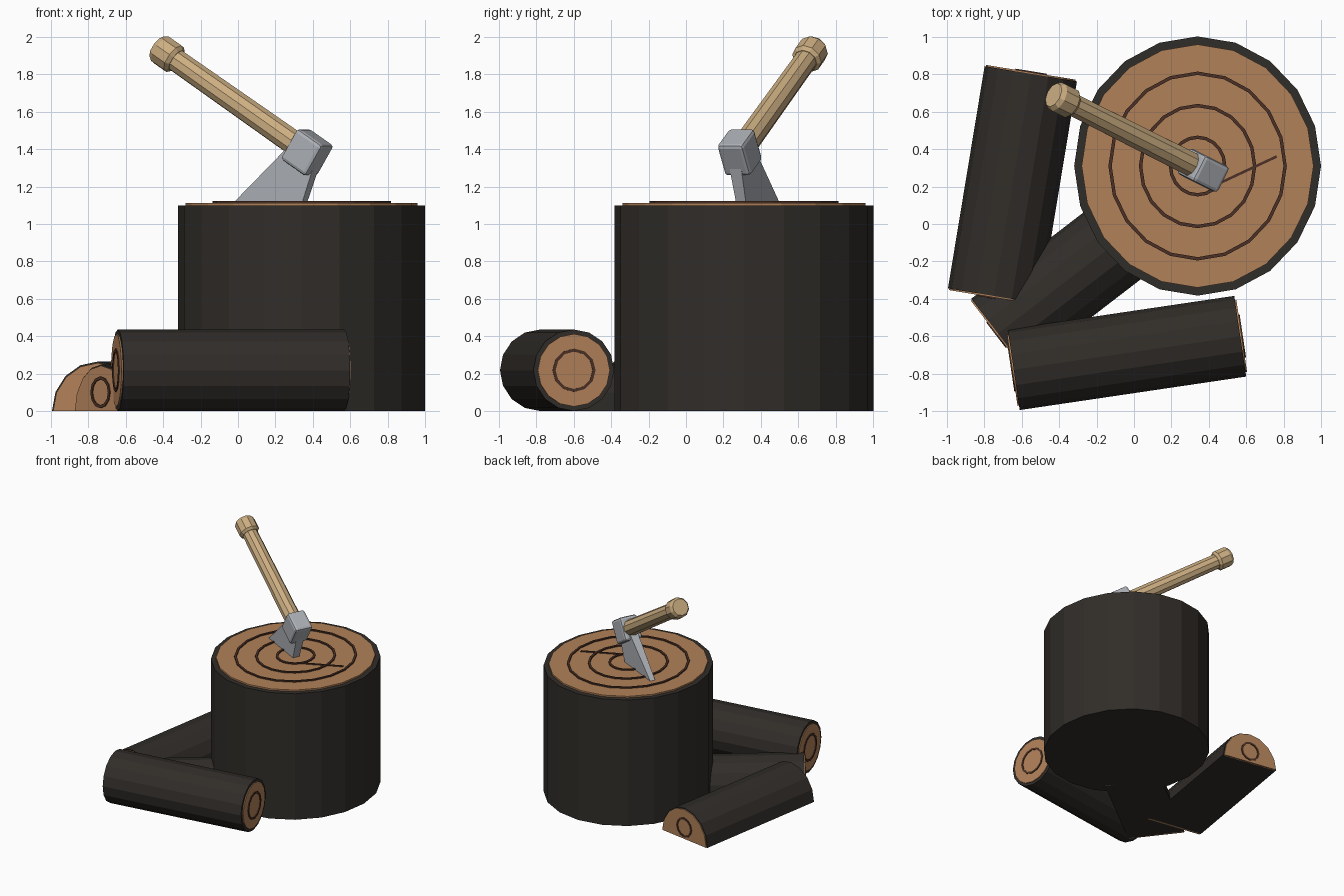
import bpy, bmesh
from math import cos, sin, pi, atan2
from mathutils import Matrix, Vector

if "Cube" in bpy.data.objects:
    bpy.data.objects.remove(bpy.data.objects["Cube"])


def material(name, rgb):
    m = bpy.data.materials.new(name)
    m.diffuse_color = (*rgb, 1)
    m.use_nodes = True
    m.node_tree.nodes["Principled BSDF"].inputs["Base Color"].default_value = m.diffuse_color
    return m


BARK = material("bark", (0.03, 0.026, 0.022))
WOOD = material("cut_wood", (0.44, 0.22, 0.10))
GRAIN = material("grain", (0.07, 0.03, 0.018))
ASH = material("handle_wood", (0.60, 0.42, 0.22))
STEEL = material("steel", (0.42, 0.44, 0.47))


def frame(origin, x, y, z):
    m = Matrix((x, y, z)).transposed().to_4x4()
    m.translation = origin
    return m


def finish(name, bm, mat, matrix):
    bmesh.ops.transform(bm, matrix=matrix, verts=bm.verts)
    bmesh.ops.recalc_face_normals(bm, faces=bm.faces)
    me = bpy.data.meshes.new(name)
    bm.to_mesh(me)
    bm.free()
    me.materials.append(mat)
    ob = bpy.data.objects.new(name, me)
    bpy.context.collection.objects.link(ob)
    return ob


def loft(name, sections, mat, matrix):
    """Skin between matching closed loops [(points, z), ...] with end caps."""
    bm = bmesh.new()
    loops = [[bm.verts.new((x, y, z)) for x, y in pts] for pts, z in sections]
    n = len(loops[0])
    for a, b in zip(loops, loops[1:]):
        for i in range(n):
            j = (i + 1) % n
            bm.faces.new((a[i], a[j], b[j], b[i]))
    bm.faces.new(loops[0][::-1])
    bm.faces.new(loops[-1])
    return finish(name, bm, mat, matrix)


def arc(rx, ry, n, sweep=2 * pi, cy=0.0):
    count = n if sweep > 6 else n + 1
    return [(rx * cos(sweep * i / n), cy + ry * sin(sweep * i / n)) for i in range(count)]


def ring(name, rx, ry, n, matrix, cy=0.0, w=0.009, h=0.009):
    """Flat raised growth ring with a square section."""
    bm = bmesh.new()
    loops = []
    for dr, z in ((-w, -h), (w, -h), (w, h), (-w, h)):
        loops.append([bm.verts.new((x, y, z)) for x, y in arc(rx + dr, ry + dr, n, cy=cy)])
    for k in range(4):
        a, b = loops[k], loops[(k + 1) % 4]
        for i in range(n):
            j = (i + 1) % n
            bm.faces.new((a[i], a[j], b[j], b[i]))
    return finish(name, bm, GRAIN, matrix)


# Chopping stump with wooden top and growth rings
S = Vector((0.34, 0.31, 0))
at = lambda z: Matrix.Translation(S + Vector((0, 0, z)))
outer, inner = arc(0.66, 0.693, 20), arc(0.62, 0.65, 20)
loft("stump_bark", [(outer, 0), (outer, 1.10)], BARK, at(0))
loft("stump_top", [(inner, 1.08), (inner, 1.113)], WOOD, at(0))
for i, r in enumerate((0.145, 0.305, 0.468)):
    ring(f"stump_ring_{i + 1}", r, r * 1.06, 20, at(1.114))

# Crack in the stump top
a, b = Vector((0.44, 0.21, 1.113)), Vector((0.763, 0.361, 1.113))
d = b - a
L, w = d.length, 0.007
loft("stump_crack", [([(0, -w), (L, -w), (L, w), (0, w)], z) for z in (-0.008, 0.008)],
     GRAIN, Matrix.Translation(a) @ Matrix.Rotation(atan2(d.y, d.x), 4, 'Z'))


# Firewood: one whole log and two split halves
def log(name, p0, p1, rx, ry, z, half):
    p0, p1 = Vector((*p0, z)), Vector((*p1, z))
    axis = (p1 - p0).normalized()
    up = Vector((0, 0, 1))
    m = frame(p0, up.cross(axis), up, axis)
    length = (p1 - p0).length
    n, sweep = (8, pi) if half else (16, 2 * pi)
    k = 0.97 if half else 0.89
    bark, cut = arc(rx, ry, n, sweep), arc(rx * k, ry * k, n, sweep)
    loft(name + "_bark", [(bark, 0), (bark, length)], BARK, m)
    rr, cy = (0.077, 0.10) if half else (0.108, 0)
    for end, s, e in (("near", -1, 0), ("far", 1, length)):
        loft(f"{name}_{end}_cut", [(cut, e - s * 0.01), (cut, e + s * 0.008)], WOOD, m)
        ring(f"{name}_{end}_ring", rr, rr, 12, m @ Matrix.Translation((0, 0, e + s * 0.008)),
             cy, 0.008, 0.006)


log("front_log", (-0.643, -0.779), (0.568, -0.60), 0.218, 0.218, 0.218, False)
log("left_split_log", (-0.748, -0.385), (-0.552, 0.803), 0.25, 0.265, 0, True)
log("middle_split_log", (-0.727, -0.586), (-0.03, -0.05), 0.235, 0.25, 0, True)

# Axe frame: d along the handle, b toward the cutting edge, n across the blade
C = Vector((0.37, 0.287, 1.383))
E = Vector((-0.43, 0.69, 1.945))
d = (E - C).normalized()
n = d.cross(Vector((0, 0, 1))).normalized()
b = n.cross(d)
if b.z > 0:
    n, b = -n, -b
axe = frame(C, d, b, n)

# Axe handle with knob
hm = frame(C, b, n, d)
H = (E - C).length
loft("axe_handle", [(arc(0.068, 0.068, 10), 0), (arc(0.062, 0.062, 10), H - 0.05)], ASH, hm)
knob = [(0.066, 0.135), (0.084, 0.115), (0.084, 0.025), (0.068, 0)]
loft("axe_knob", [(arc(r, r, 10), H - z) for r, z in knob], ASH, hm)

# Axe head block with softened edges
bm = bmesh.new()
bmesh.ops.create_cube(bm, size=1, matrix=Matrix.Diagonal((0.18, 0.195, 0.155, 1)))
bmesh.ops.bevel(bm, geom=bm.edges[:], offset=0.02, segments=2, profile=0.5, affect='EDGES')
finish("axe_head", bm, STEEL, axe)

# Flared blade sunk into the stump, thinning toward the edge
bm = bmesh.new()
rows = []
for v, u0, u1, t in ((0.05, -0.09, 0.105, 0.035), (0.47, -0.18, 0.225, 0.022)):
    rows.append([bm.verts.new(p) for p in ((u0, v, -t), (u1, v, -t), (u1, v, t), (u0, v, t))])
for i in range(4):
    j = (i + 1) % 4
    bm.faces.new((rows[0][i], rows[0][j], rows[1][j], rows[1][i]))
bm.faces.new(rows[0])
bm.faces.new(rows[1])
finish("axe_blade", bm, STEEL, axe)
